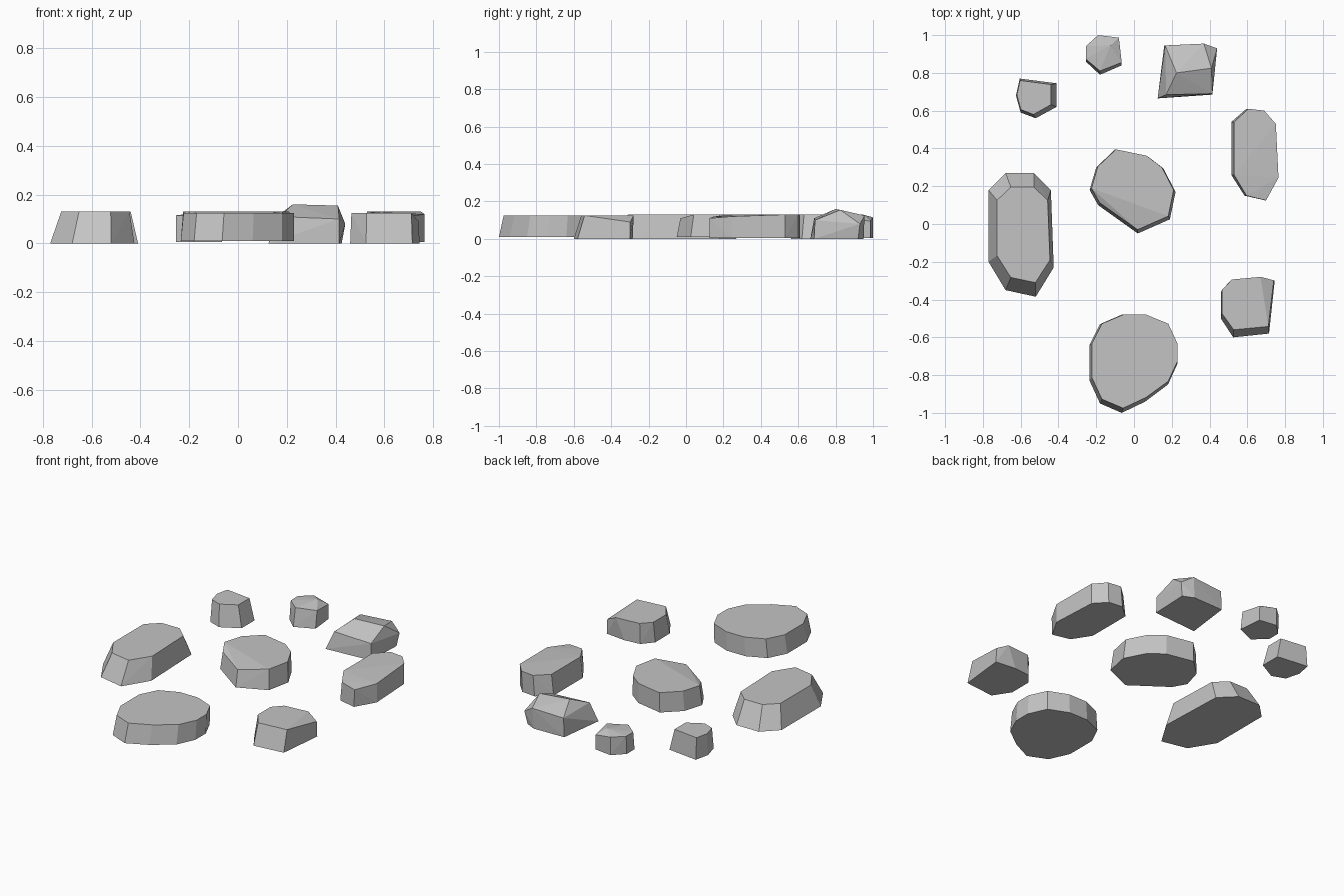
import bpy
import bmesh
import math

default_cube = bpy.data.objects.get("Cube")
if default_cube:
    bpy.data.objects.remove(default_cube, do_unlink=True)

# One plain stone colour
stone_grey = bpy.data.materials.new("stone_grey")
stone_grey.use_nodes = True
stone_colour = (.55, .55, .55, 1)
stone_grey.diffuse_color = stone_colour
stone_grey.node_tree.nodes["Principled BSDF"].inputs["Base Color"].default_value = stone_colour


def tapered_top(base, height, left=0, right=0, front=0, back=0, drops=None):
    """Squeeze the base outline into an inset box; chosen corners may sit lower."""
    drops = drops or {}
    xs, ys = zip(*base)

    def squeeze(value, low, high, low_inset, high_inset):
        factor = (value - low) / (high - low)
        return value + low_inset * (1 - factor) - high_inset * factor

    return [(squeeze(x, min(xs), max(xs), left, right),
             squeeze(y, min(ys), max(ys), front, back),
             height - drops.get(corner, 0))
            for corner, (x, y) in enumerate(base)]


def stone(name, base, top, ground=0):
    """Wrap the base outline and the top corners in a faceted convex block."""
    bm = bmesh.new()
    for x, y in base:
        bm.verts.new((x, y, ground))
    for corner in top:
        bm.verts.new(corner)
    hull = bmesh.ops.convex_hull(bm, input=bm.verts)
    loose = {item for item in hull["geom_interior"] + hull["geom_unused"]
             if isinstance(item, bmesh.types.BMVert)}
    bmesh.ops.delete(bm, geom=list(loose), context="VERTS")
    bmesh.ops.dissolve_limit(bm, angle_limit=math.radians(2),
                             verts=bm.verts, edges=bm.edges)
    bmesh.ops.recalc_face_normals(bm, faces=bm.faces)
    mesh = bpy.data.meshes.new(name)
    bm.to_mesh(mesh)
    bm.free()
    mesh.materials.append(stone_grey)
    bpy.context.collection.objects.link(bpy.data.objects.new(name, mesh))


# Large round slab at the front
base = [(-.065, -.48), (.06, -.48), (.18, -.53), (.23, -.64), (.23, -.74), (.18, -.85),
        (.06, -.94), (-.065, -1), (-.18, -.95), (-.235, -.83), (-.235, -.64), (-.18, -.53)]
stone("front_slab", base, tapered_top(base, .125, left=.012, front=.025), ground=.01)

# Long stone with strongly sloped sides
base = [(-.68, .27), (-.53, .27), (-.44, .18), (-.425, -.23),
        (-.52, -.385), (-.68, -.35), (-.77, -.2), (-.77, .18)]
stone("long_sloped_stone", base,
      tapered_top(base, .13, left=.045, right=.02, front=.075, back=.075))

# Middle stone, its front corners worn lower
base = [(-.1, .395), (.07, .36), (.155, .295), (.22, .17), (.19, .025),
        (.02, -.05), (-.19, .1), (-.235, .18), (-.2, .3)]
stone("middle_stone", base,
      tapered_top(base, .13, left=.01, right=.01, front=.02, drops={5: .02, 6: .02}), ground=.01)

# Chipped stone with one low corner and a ridge beside it
base = [(.46, -.36), (.515, -.295), (.615, -.285), (.745, -.3),
        (.715, -.58), (.525, -.6), (.46, -.5)]
top = tapered_top(base, .125, left=.005, right=.005, front=.04, drops={3: .035})
stone("chipped_stone", base, top + [(.67, -.28, .125)])

# Upright-sided oval stone, slightly higher at the back
base = [(.515, .54), (.595, .61), (.685, .6), (.75, .53),
        (.765, .245), (.695, .125), (.585, .15), (.515, .26)]
stone("oval_stone", base,
      tapered_top(base, .13, left=.015, drops={4: .01, 5: .02, 6: .01}), ground=.005)

# Ridged stone with a peaked top
base = [(.16, .945), (.36, .95), (.425, .92), (.415, .685), (.125, .665)]
top = [(.165, .945, .115), (.37, .955, .125), (.44, .93, .08),
       (.41, .825, .155), (.415, .69, .1), (.17, .685, .11), (.225, .8, .16)]
stone("ridged_stone", base, top)

# Small stone at the back
base = [(-.605, .77), (-.41, .745), (-.41, .62), (-.52, .56), (-.6, .59), (-.625, .68)]
stone("small_stone", base,
      tapered_top(base, .13, left=.005, right=.03, front=.02, back=.01))

# Small pointed stone at the far back
base = [(-.19, 1), (-.08, .985), (-.065, .84), (-.18, .79), (-.255, .86), (-.255, .935)]
top = tapered_top(base, .115, front=.02, drops={1: .02, 2: .005})
stone("pointed_stone", base, top + [(-.125, .945, .13)], ground=.005)
